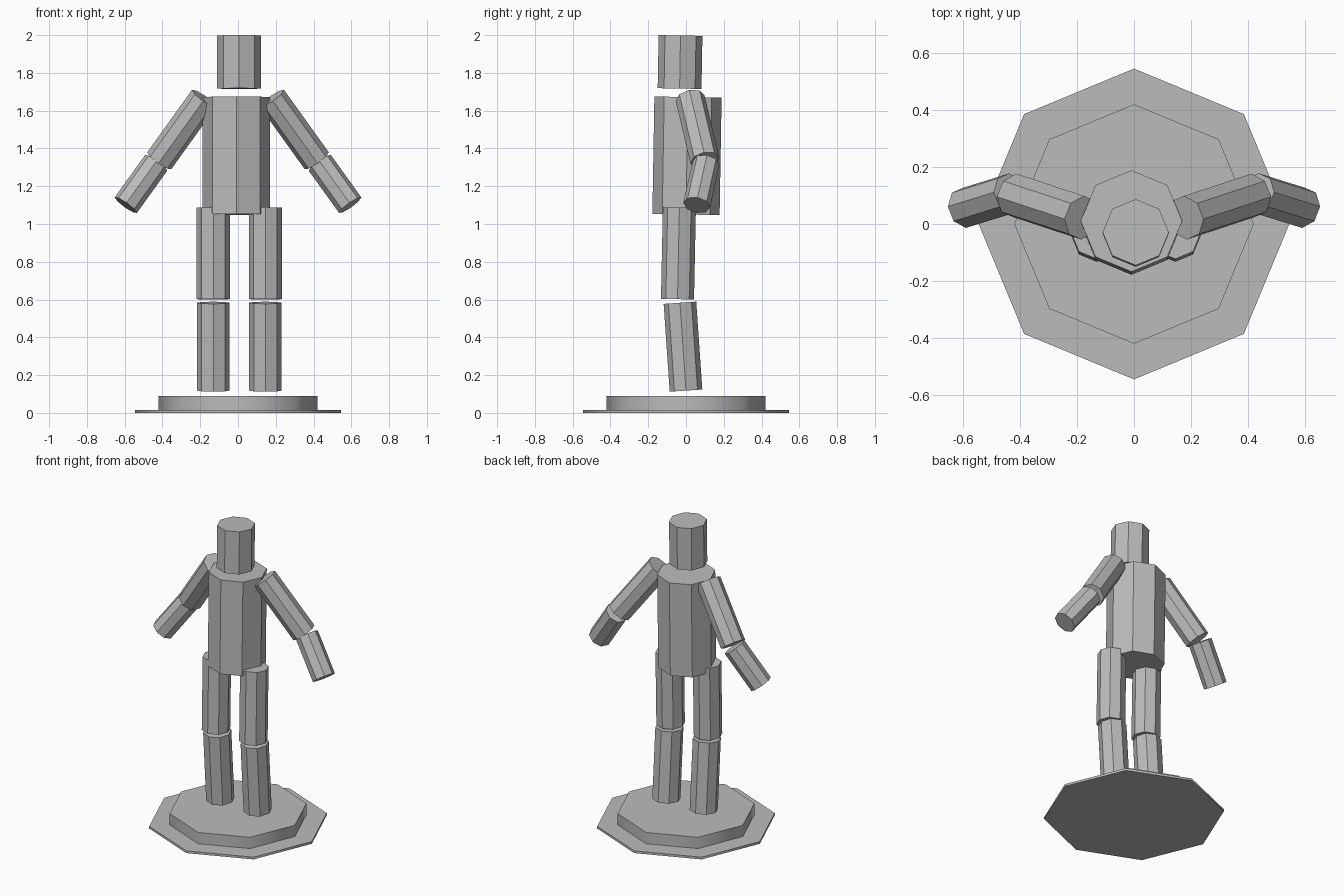
import bpy
import math
from mathutils import Vector

if "Cube" in bpy.data.objects:
    bpy.data.objects.remove(bpy.data.objects["Cube"], do_unlink=True)

GREY = (0.5, 0.5, 0.5, 1.0)
grey = bpy.data.materials.new("plain_grey")
grey.use_nodes = True
grey.diffuse_color = GREY
grey.node_tree.nodes["Principled BSDF"].inputs["Base Color"].default_value = GREY


def prism(name, start, end, radius, smooth=False):
    """Eight-sided prism running between two points."""
    start, end = Vector(start), Vector(end)
    axis = end - start
    if axis.z < 0:
        axis = -axis
    bpy.ops.mesh.primitive_cylinder_add(
        vertices=8, radius=radius, depth=axis.length, location=(start + end) / 2)
    part = bpy.context.object
    part.name = name
    part.rotation_mode = 'QUATERNION'
    part.rotation_quaternion = Vector((0, 0, 1)).rotation_difference(axis)
    part.data.materials.append(grey)
    if smooth:
        bpy.ops.object.shade_smooth_by_angle(angle=math.radians(50))
    return part


# Stand: thin plate with a thicker disc on top
prism("base_plate", (0, 0, 0), (0, 0, 0.015), 0.545, smooth=True)
prism("base_disc", (0, 0, 0.015), (0, 0, 0.09), 0.42, smooth=True)

# Body and head, leaning very slightly
prism("torso", (-0.009, 0, 1.05), (-0.009, 0.0105, 1.672), 0.178)
prism("head", (0.006, -0.034, 1.717), (0.006, -0.029, 1.998), 0.116)

# Limbs on both sides
for side, label in ((1, "left"), (-1, "right")):
    hip = 0.007 + side * 0.138
    prism(label + "_thigh", (hip, -0.045, 0.602), (hip, -0.035, 1.087), 0.0875)
    prism(label + "_shin", (hip, 0, 0.118), (hip, -0.032, 0.583), 0.0865)
    prism(label + "_upper_arm", (side * 0.18, 0.022, 1.665),
          (side * 0.417, 0.1, 1.335), 0.078)
    prism(label + "_forearm", (side * 0.433, 0.107, 1.324),
          (side * 0.594, 0.057, 1.1), 0.072)
